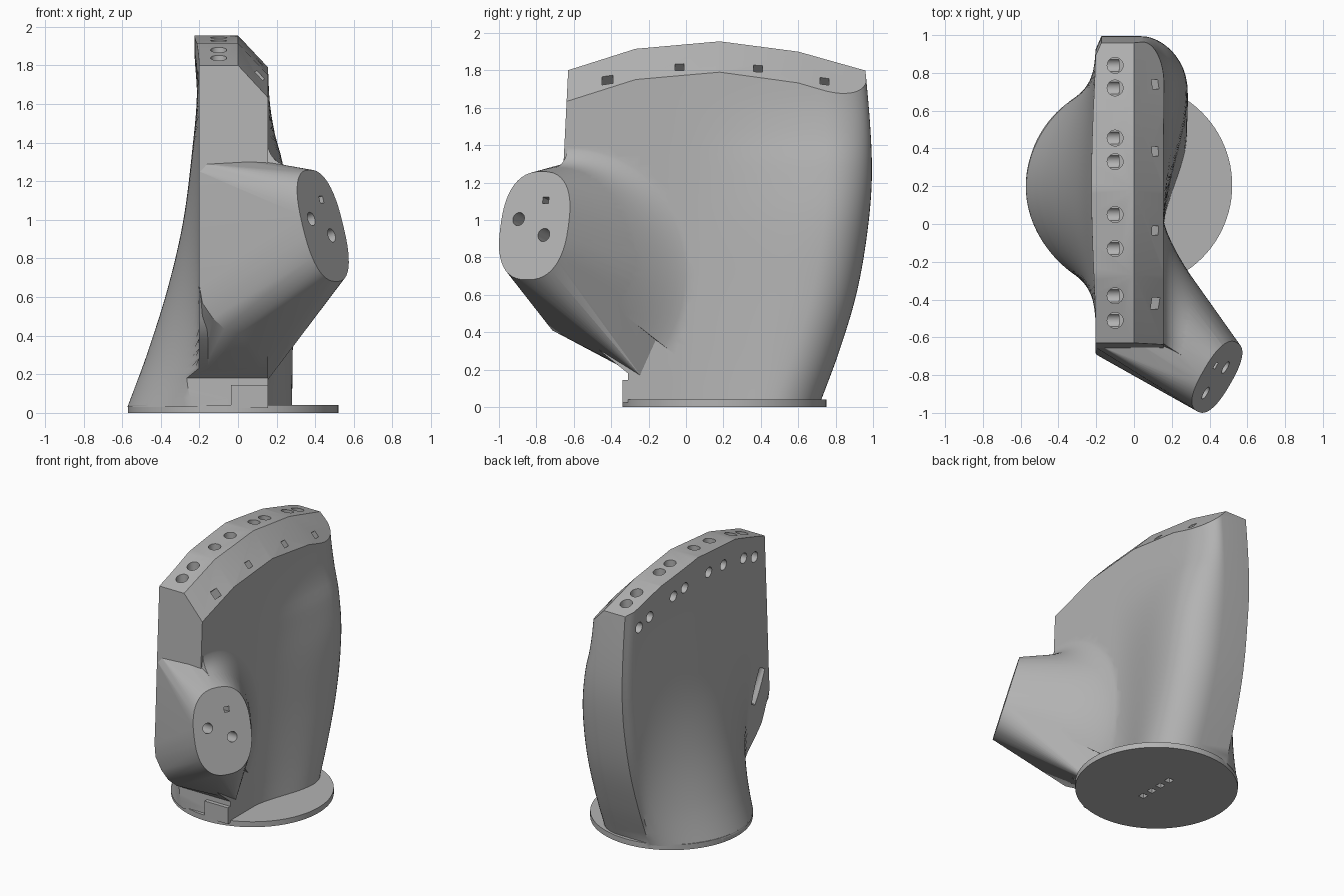
import bpy, bmesh, math
from mathutils import Vector, Matrix

cube = bpy.data.objects.get("Cube")
if cube:
    bpy.data.objects.remove(cube)

grey = bpy.data.materials.new("plain grey")
grey.use_nodes = True
grey.diffuse_color = (0.45, 0.45, 0.45, 1)
grey.node_tree.nodes["Principled BSDF"].inputs["Base Color"].default_value = (0.45, 0.45, 0.45, 1)


def finish(name, bm):
    bmesh.ops.recalc_face_normals(bm, faces=bm.faces)
    mesh = bpy.data.meshes.new(name)
    bm.to_mesh(mesh)
    bm.free()
    ob = bpy.data.objects.new(name, mesh)
    mesh.materials.append(grey)
    bpy.context.collection.objects.link(ob)
    return ob


def loft(name, rings):
    bm = bmesh.new()
    rows = [[bm.verts.new(p) for p in ring] for ring in rings]
    for a, b in zip(rows, rows[1:]):
        for i in range(len(a)):
            j = (i + 1) % len(a)
            bm.faces.new((a[i], a[j], b[j], b[i]))
    bm.faces.new(rows[0][::-1])
    bm.faces.new(rows[-1])
    return finish(name, bm)


def combine(target, tool, operation):
    mod = target.modifiers.new(operation, "BOOLEAN")
    mod.object, mod.operation, mod.solver = tool, operation, "EXACT"
    mod.use_self = operation == "DIFFERENCE"
    bpy.context.view_layer.objects.active = target
    bpy.ops.object.modifier_apply(modifier=mod.name)
    bpy.data.objects.remove(tool)


def curve_at(points, t, smooth=True):
    """Value at t on a curve through (t, value) points."""
    k = 0
    while k < len(points) - 2 and t > points[k + 1][0]:
        k += 1
    (t0, a), (t1, b) = points[k], points[k + 1]
    f, h = (t - t0) / (t1 - t0), t1 - t0
    if not smooth:
        return a + (b - a) * f

    def slope(i):
        lo, hi = points[max(i - 1, 0)], points[min(i + 1, len(points) - 1)]
        return (hi[1] - lo[1]) / (hi[0] - lo[0])
    return ((2*f**3 - 3*f*f + 1) * a + (f**3 - 2*f*f + f) * h * slope(k)
            + (3*f*f - 2*f**3) * b + (f**3 - f*f) * h * slope(k + 1))


# Body outline against height
FRONT = [(.03, -.315), (.18, -.31), (.3, -.46), (.42, -.59), (.63, -.685), (1.3, -.655), (2, -.62)]
BACK = [(.03, .72), (.3, .82), (.6, .91), (.9, .965), (1.2, .993), (1.5, .985), (2, .94)]
FLARE = [(.03, .37), (.3, .27), (.65, .16), (1, .08), (1.4, .03), (1.65, .01), (1.85, .022), (2, .022)]
BULGE = [(.03, .28), (.6, .285), (1, .275), (1.3, .23), (1.45, .19), (1.64, .162), (2, .155)]
RIDGE = [(-.63, 1.8), (-.27, 1.915), (.18, 1.955), (.6, 1.9), (.955, 1.8)]
SIDE, WALL = .155, -.203


def body_ring(z):
    yf, yb = curve_at(FRONT, z, False), curve_at(BACK, z)
    flare, bulge = curve_at(FLARE, z), curve_at(BULGE, z)
    width, power = .515 + .22 * min(z, 1), .7 + .9 * min(z, 1)
    ring, yk = [], yb - .24
    for i in range(24):
        y = yf + (yk - yf) * i / 24
        f = min(max((y + .05) / (yk + .05), 0), 1)
        ring.append((SIDE + (bulge - SIDE) * f * f * (3 - 2 * f), y, z))
    for i in range(13):
        a = math.pi / 2 * i / 12
        ring.append((.04 + (bulge - .04) * math.cos(a), yk + .24 * math.sin(a), z))
    for i in range(49):
        y = yb + (yf - yb) * i / 48
        bump = max(0, 1 - ((y - .2) / width) ** 2) ** power
        corner = .03 * max(0, 1 - i / 2) * min(z, 1)
        ring.append((WALL + corner - flare * bump, y, z))
    return ring


heights = [.03, .08, .13] + [.18 + 1.82 * i / 36 for i in range(37)]
body = loft("body", [body_ring(z) for z in heights])

# Faceted roof with one chamfered side
def roof_section(y, z):
    return [(-.8, y, -.2), (-.8, y, z), (0, y, z), (.5, y, z - .53), (.5, y, -.2)]


ends = [(-1.2, 1.62)] + RIDGE[1:-1] + [(1.3, 1.703)]
combine(body, loft("roof", [roof_section(y, z) for y, z in ends]), "INTERSECT")

# Angled branch ending in a tilted oval cap
centre = Vector((.44, -.81, .97))
across = Vector((.5, .86, 0)).normalized()
up = Vector((-.14, .08, .59)).normalized()
normal = across.cross(up)


def cap_point(a):
    c, s = (math.copysign(abs(f) ** .8, f) for f in (math.cos(a), math.sin(a)))
    return centre + across * c * .21 + up * s * .3


def root_point(a, grow=0):
    return Vector((.15, -.63 + (.57 + grow) * math.cos(a), .7 + (.6 + grow) * math.sin(a)))


angles = [math.radians(-35 + 5 * i) for i in range(26)]
root = [root_point(a) for a in angles]
root += [(-.2, -.655, 1.25), (-.17, -.65, 1.29), (0, -.62, 1.31), (.15, -.24, .165),
         (-.18, -.3, .19), (-.2, -.3, 1.2), (-.2, -.69, .66), (-.185, -.7, .57),
         (-.13, -.71, .49), (-.07, -.715, .435), (0, -.715, .41), (.07, -.69, .42)]
bm = bmesh.new()
for p in [cap_point(math.tau * i / 48) for i in range(48)] + root:
    bm.verts.new(p)
hull = bmesh.ops.convex_hull(bm, input=bm.verts)
loose = {v for v in hull["geom_interior"] if isinstance(v, bmesh.types.BMVert)}
bmesh.ops.delete(bm, geom=list(loose), context="VERTS")
bmesh.ops.dissolve_limit(bm, angle_limit=.01, verts=bm.verts, edges=bm.edges)
combine(body, finish("branch", bm), "UNION")

# Concave fillet where the branch grows out of the body
sections = []
for a in angles:
    wall, bend = root_point(a, .13), root_point(a)
    arm = bend.lerp(cap_point(a), .5)
    arc = [wall.lerp(bend, t).lerp(bend.lerp(arm, t), t) for t in (i / 8 for i in range(9))]
    sections.append(arc + [root_point(a, -.1) - Vector((.1, 0, 0))])
combine(body, loft("fillet", sections), "UNION")

# Foot block
bm = bmesh.new()
bmesh.ops.create_cube(bm, size=1, matrix=Matrix.Translation((.06, -.25, .085))
                      @ Matrix.Diagonal((.19, .18, .12, 1)))
combine(body, finish("foot_block", bm), "UNION")

# Round base plate
bm = bmesh.new()
bmesh.ops.create_cone(bm, cap_ends=True, segments=96, radius1=.545, radius2=.545, depth=.04,
                      matrix=Matrix.Translation((-.025, .205, .02)))
combine(body, finish("base_plate", bm), "UNION")

# Holes
holes = bmesh.new()


def drill(start, direction, depth, radius, sides=24):
    d = Vector(direction).normalized()
    turn = d.to_track_quat("Z", "Y").to_matrix().to_4x4()
    spin = Matrix.Rotation(math.pi / 4 if sides == 4 else 0, 4, "Z")
    place = Matrix.Translation(Vector(start) + d * depth / 2) @ turn @ spin
    bmesh.ops.create_cone(holes, cap_ends=True, segments=sides, radius1=radius,
                          radius2=radius, depth=depth, matrix=place)


for y in (.84, .72, .455, .33, .05, -.13, -.38, -.51):
    z = curve_at(RIDGE, y, False)
    drill((-.1, y, z + .05), (0, 0, -1), .22, .042)
    drill((-.35, y, z - .15), (1, 0, 0), .27, .038)
for y, radius in ((.74, .034), (.385, .034), (-.035, .034), (-.42, .042)):
    z = curve_at(RIDGE, y, False) - .123
    drill((.151, y, z + .04), (-.73, 0, -.68), .14, radius, 4)
for y, z, radius, sides in ((-.895, 1.005, .036, 24), (-.76, .92, .036, 24),
                            (-.75, 1.105, .026, 4)):
    offset = Vector((0, y, z)) - centre
    x = centre.x - (normal.y * offset.y + normal.z * offset.z) / normal.x
    drill(Vector((x, y, z)) + normal * .05, -normal, .3, radius, sides)
drill((-.215, -.6, .83), (.04, .1, -.22), .25, .036)
for i in range(4):
    drill((-.025, .065 + .09 * i, -.02), (0, 0, 1), .1, .032, 4)
combine(body, finish("hole_cutter", holes), "DIFFERENCE")

bpy.ops.object.select_all(action="DESELECT")
body.select_set(True)
bpy.context.view_layer.objects.active = body
bpy.ops.object.shade_smooth_by_angle(angle=math.radians(30))
